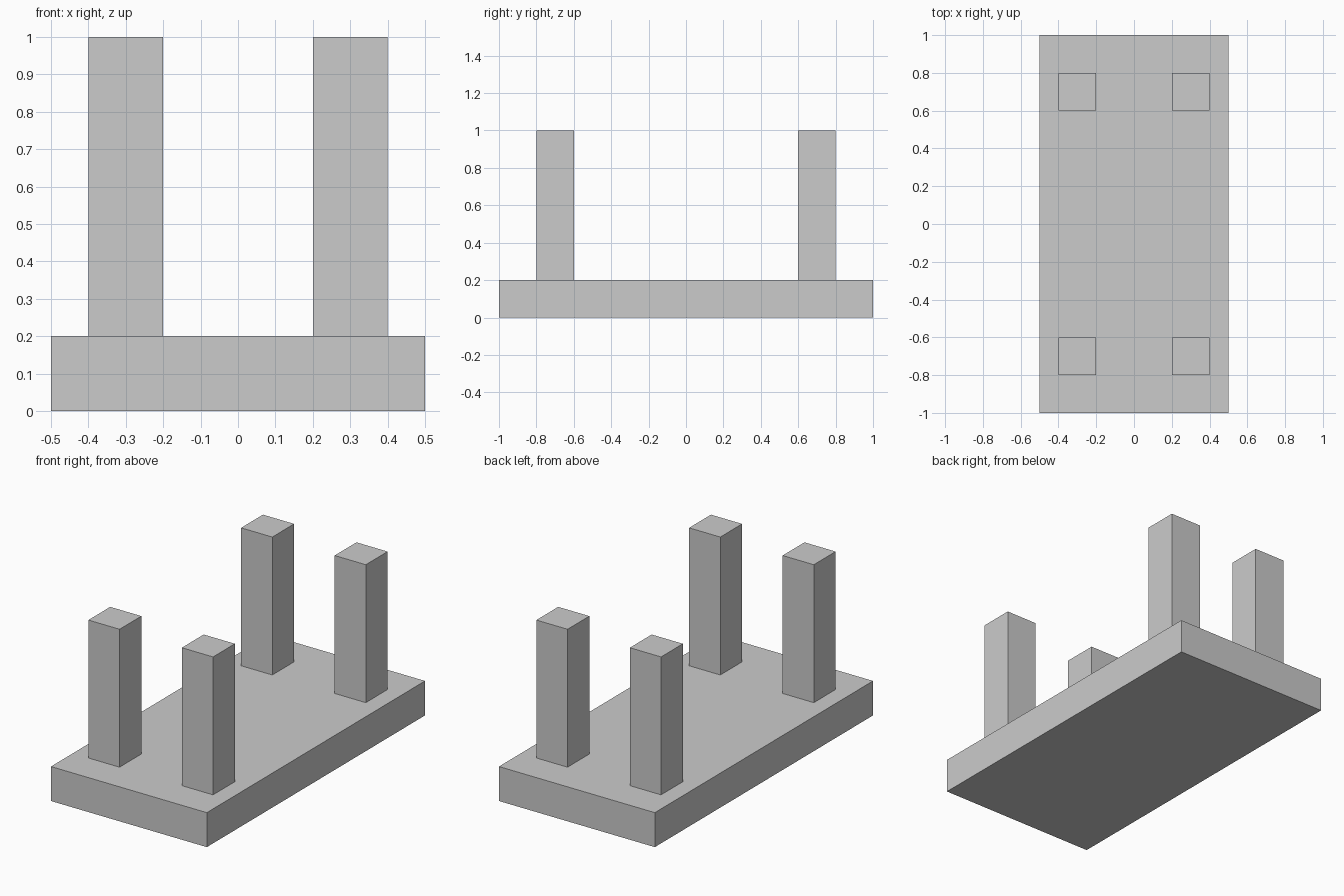
import bpy

if "Cube" in bpy.data.objects:
    bpy.data.objects.remove(bpy.data.objects["Cube"])


def box(name, x, y, z):
    """Axis-aligned box from (min, max) ranges."""
    ranges = (x, y, z)
    bpy.ops.mesh.primitive_cube_add(size=1, location=[(a + b) / 2 for a, b in ranges])
    obj = bpy.context.object
    obj.name = name
    obj.scale = [b - a for a, b in ranges]
    bpy.ops.object.transform_apply(location=False, rotation=False, scale=True)
    return obj


# Flat base slab
box("base_slab", (-0.5, 0.5), (-1, 1), (0, 0.2))

# Four square posts standing on the slab
for y_name, y in (("front", -0.7), ("back", 0.7)):
    for x_name, x in (("left", -0.3), ("right", 0.3)):
        box(f"{y_name}_{x_name}_post", (x - 0.1, x + 0.1), (y - 0.1, y + 0.1), (0.2, 1))
